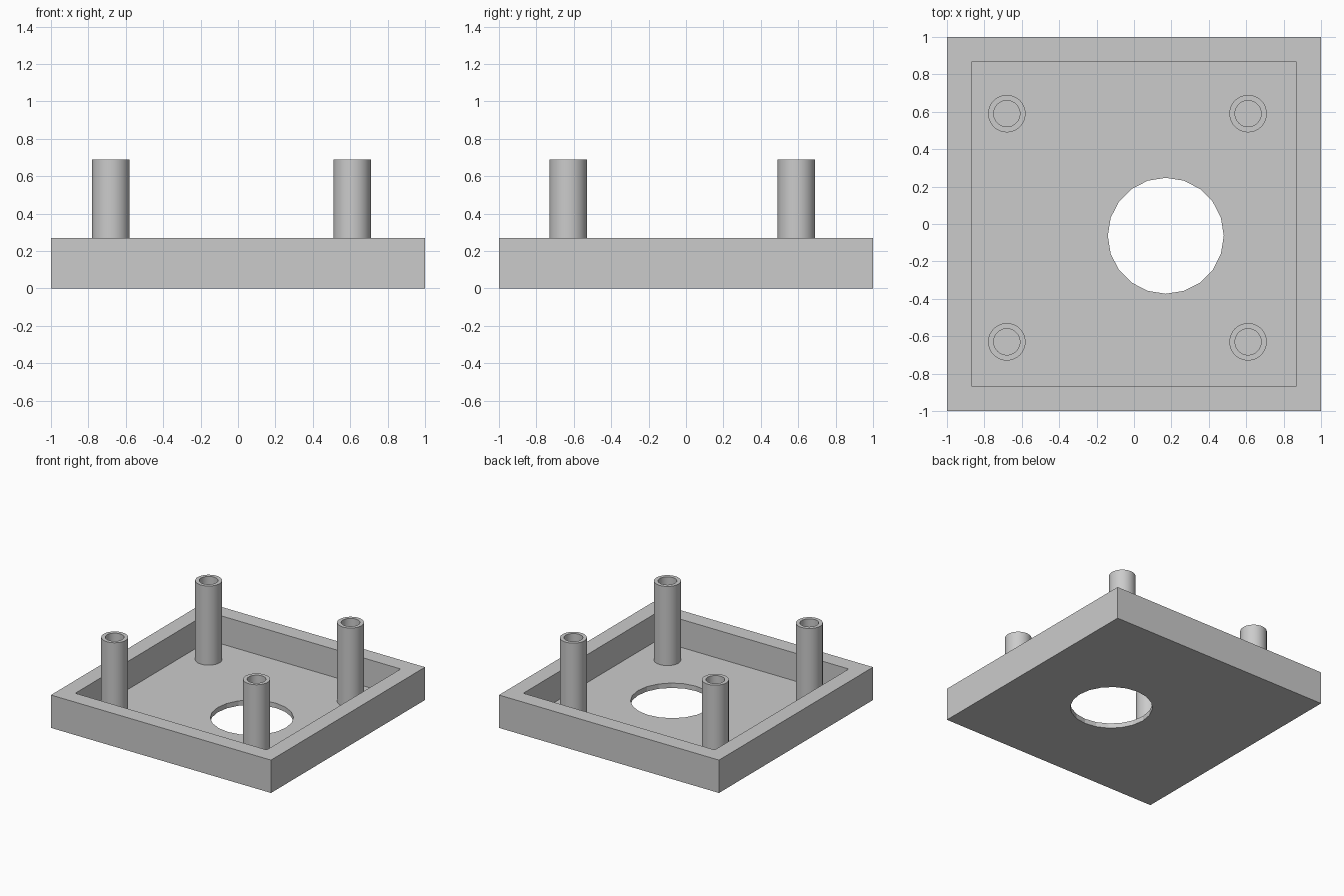
import bpy, bmesh, math
from mathutils import Matrix

if "Cube" in bpy.data.objects:
    bpy.data.objects.remove(bpy.data.objects["Cube"])

HEIGHT, FLOOR, WALL = 0.27, 0.04, 0.13
POST_TOP, POST_R, BORE_R = 0.69, 0.1, 0.07

grey = bpy.data.materials.new("plain grey")
grey.use_nodes = True
colour = (0.6, 0.6, 0.6, 1)
grey.diffuse_color = colour
grey.node_tree.nodes["Principled BSDF"].inputs["Base Color"].default_value = colour


def add_object(name, bm):
    bmesh.ops.recalc_face_normals(bm, faces=bm.faces)
    mesh = bpy.data.meshes.new(name)
    bm.to_mesh(mesh)
    bm.free()
    mesh.materials.append(grey)
    obj = bpy.data.objects.new(name, mesh)
    bpy.context.collection.objects.link(obj)
    return obj


def box(name, width, low, high, corner=0):
    bm = bmesh.new()
    bmesh.ops.create_cube(bm, size=1)
    bmesh.ops.scale(bm, vec=(width, width, high - low), verts=bm.verts)
    bmesh.ops.translate(bm, vec=(0, 0, (low + high) / 2), verts=bm.verts)
    if corner:
        upright = [e for e in bm.edges
                   if abs(e.verts[0].co.z - e.verts[1].co.z) > 0.01]
        bmesh.ops.bevel(bm, geom=upright, offset=corner, segments=3,
                        profile=0.5, affect="EDGES")
    return add_object(name, bm)


def cut(target, cutter):
    cutter.hide_render = True
    cutter.hide_set(True)
    mod = target.modifiers.new(cutter.name, "BOOLEAN")
    mod.operation, mod.solver, mod.object = "DIFFERENCE", "EXACT", cutter
    bpy.context.view_layer.objects.active = target
    bpy.ops.object.modifier_apply(modifier=mod.name)
    bpy.data.objects.remove(cutter)


# Open square tray with a recess and a faceted round opening in its floor
tray = box("tray", 2, 0, HEIGHT)
cut(tray, box("recess_cutter", 2 - 2 * WALL, FLOOR, 0.5, corner=0.01))
bm = bmesh.new()
bmesh.ops.create_cone(bm, cap_ends=True, segments=20, radius1=0.31,
                      radius2=0.31, depth=1,
                      matrix=Matrix.Translation((0.17, -0.063, 0)))
cut(tray, add_object("opening_cutter", bm))


# Hollow mounting posts standing on the floor
def post(name, x, y):
    bm = bmesh.new()
    profile = [(POST_R, FLOOR), (POST_R, POST_TOP),
               (BORE_R, POST_TOP), (BORE_R, FLOOR)]
    verts = [bm.verts.new((r, 0, z)) for r, z in profile]
    edges = [bm.edges.new(pair) for pair in zip(verts, verts[1:])]
    bmesh.ops.spin(bm, geom=verts + edges, cent=(0, 0, 0), axis=(0, 0, 1),
                   angle=math.tau, steps=48, use_merge=True)
    bmesh.ops.remove_doubles(bm, verts=bm.verts, dist=0.0001)
    obj = add_object(name, bm)
    obj.location = (x, y, 0)
    bpy.ops.object.select_all(action="DESELECT")
    obj.select_set(True)
    bpy.context.view_layer.objects.active = obj
    bpy.ops.object.shade_smooth_by_angle(angle=math.radians(30))


for side, x in (("right", -0.68), ("left", 0.61)):
    for end, y in (("front", -0.63), ("back", 0.59)):
        post(f"post_{end}_{side}", x, y)
